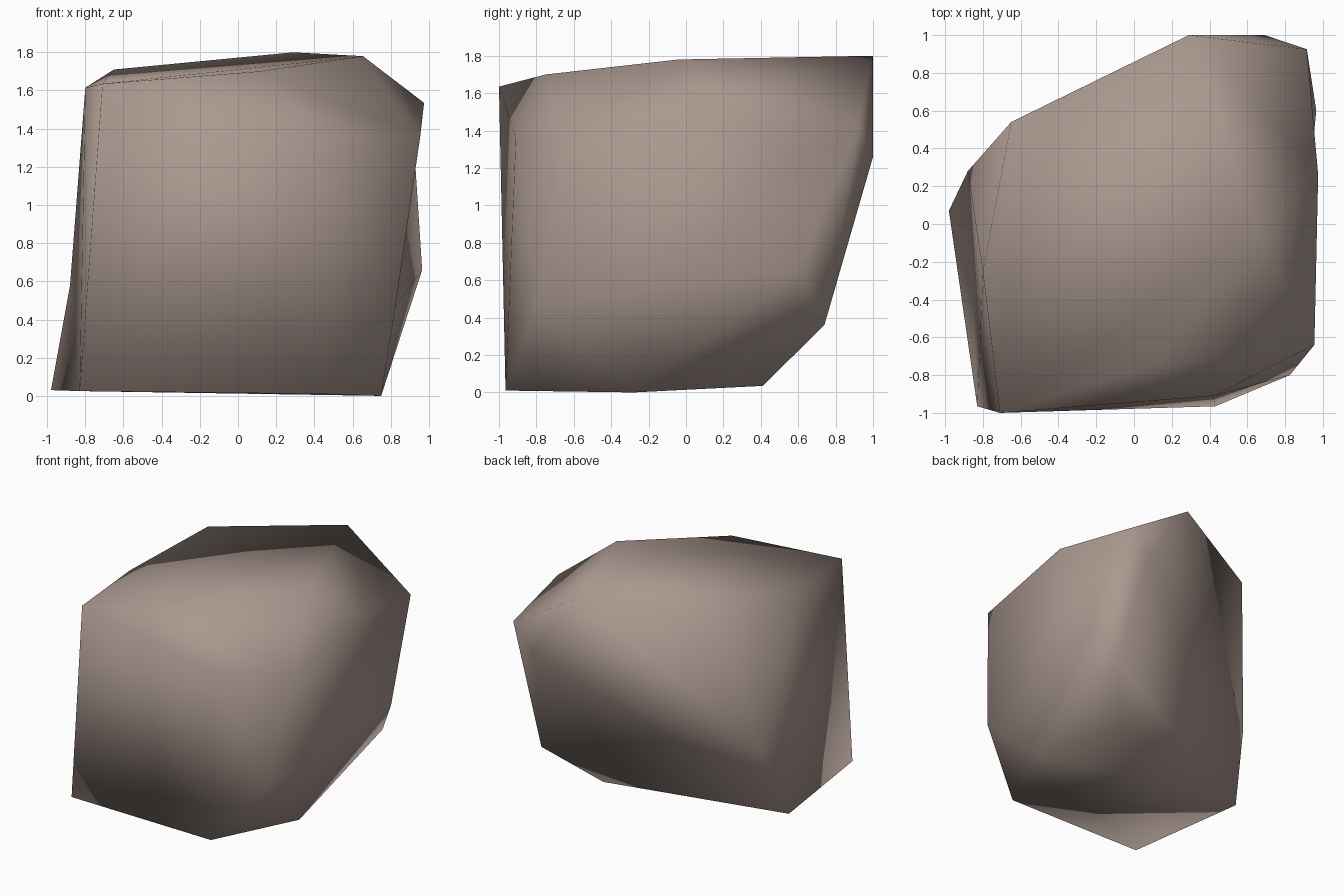
import bpy, bmesh

if "Cube" in bpy.data.objects:
    bpy.data.objects.remove(bpy.data.objects["Cube"])

# Corner points of the boulder
corners = {
    "crest_front_left": (-0.71, -1.00, 1.635), "crest_left": (-0.80, -0.25, 1.615),
    "crest_back_left": (-0.65, 0.54, 1.71), "crest_back": (0.29, 1.00, 1.80),
    "crest_right": (0.655, -0.04, 1.78), "crest_front": (0.11, -0.75, 1.70),
    "brow": (0.42, -0.91, 1.36),
    "shoulder": (0.975, 0.26, 1.535), "shoulder_back": (0.915, 0.925, 1.425),
    "shoulder_front": (0.955, -0.64, 1.36), "back": (0.69, 1.00, 1.26),
    "side_back": (0.965, 0.60, 0.66), "side_front": (0.825, -0.80, 0.47),
    "low_back": (0.79, 0.74, 0.36), "low_left": (-0.88, 0.28, 0.58),
    "foot_front_left": (-0.83, -0.965, 0.025), "foot_front": (0.43, -0.965, 0.01),
    "foot_right": (0.75, -0.28, 0.00), "foot_back": (0.46, 0.41, 0.035),
    "foot_left": (-0.98, 0.07, 0.03),
}

# Wrap the corners in a faceted hull
bm = bmesh.new()
v = {name: bm.verts.new(co) for name, co in corners.items()}
bmesh.ops.convex_hull(bm, input=list(bm.verts))


def recut(triangles):
    """Replace the hull patch between the named corners with these triangles."""
    names = {n for t in triangles for n in t}
    inside = {v[n] for n in names}
    patch = [f for f in bm.faces if all(c in inside for c in f.verts)]
    bmesh.ops.delete(bm, geom=patch, context='FACES_ONLY')
    for e in [e for e in bm.edges if not e.link_faces]:
        bm.edges.remove(e)
    for t in triangles:
        bm.faces.new([v[n] for n in t])
    gaps = [e for e in bm.edges if len(e.link_faces) == 1]
    if gaps:
        bmesh.ops.holes_fill(bm, edges=gaps, sides=0)


# Shallow dent on the right side
recut([("shoulder_back", "shoulder", "shoulder_front"),
       ("shoulder_back", "shoulder_front", "side_front"),
       ("shoulder_back", "side_front", "side_back")])
# Shallow dent on the left side
recut([("low_left", "crest_back_left", "crest_left"),
       ("low_left", "crest_left", "foot_front_left"),
       ("crest_left", "crest_front_left", "foot_front_left"),
       ("low_left", "foot_front_left", "foot_left")])
bmesh.ops.triangulate(bm, faces=[f for f in bm.faces if len(f.verts) > 3])
bmesh.ops.recalc_face_normals(bm, faces=bm.faces)

# Boulder object, smooth all over
for f in bm.faces:
    f.smooth = True
mesh = bpy.data.meshes.new("boulder")
bm.to_mesh(mesh)
bm.free()
stone = bpy.data.materials.new("warm_grey_stone")
stone.diffuse_color = (0.40, 0.315, 0.275, 1.0)
stone.use_nodes = True
stone.node_tree.nodes["Principled BSDF"].inputs["Base Color"].default_value = stone.diffuse_color
mesh.materials.append(stone)
bpy.context.collection.objects.link(bpy.data.objects.new("boulder", mesh))
